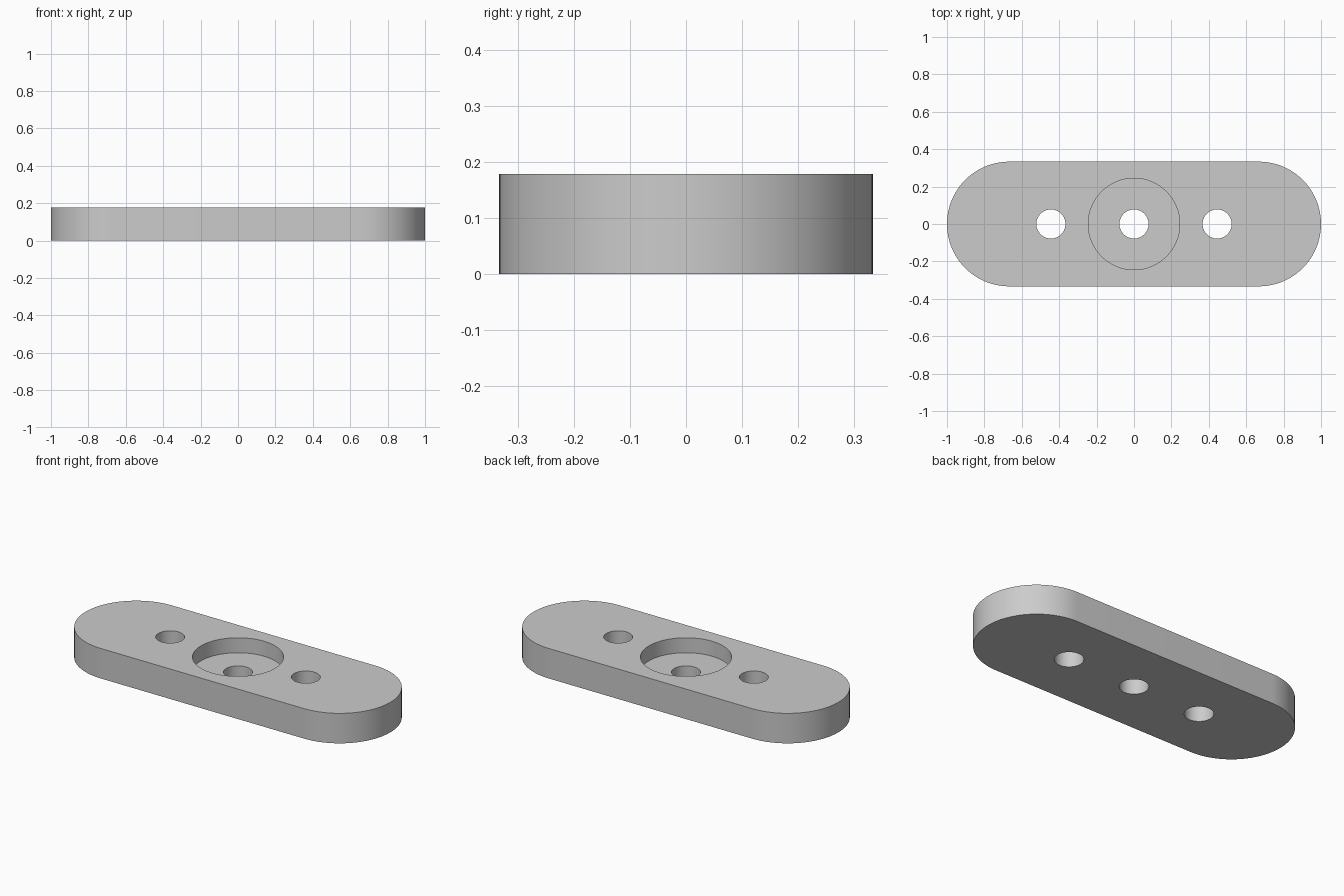
import bpy
import bmesh
from math import cos, sin, pi, radians

cube = bpy.data.objects.get("Cube")
if cube:
    bpy.data.objects.remove(cube, do_unlink=True)

UNIT = 1 / 22.5                      # plate is 45 x 15 x 4 of these
HEIGHT, WIDTH, LENGTH = 4 * UNIT, 15 * UNIT, 45 * UNIT
HOLE_R, HOLE_X = 1.75 * UNIT, 10 * UNIT
RECESS_R, RECESS_DEPTH = 5.5 * UNIT, 2 * UNIT

grey = bpy.data.materials.new("light_grey")
grey.use_nodes = True
grey.diffuse_color = (0.6, 0.6, 0.6, 1)
grey.node_tree.nodes["Principled BSDF"].inputs["Base Color"].default_value = grey.diffuse_color


def prism(name, outline, z0, z1):
    """Extrude a flat outline between two heights."""
    bm = bmesh.new()
    base = bm.faces.new([bm.verts.new((x, y, z0)) for x, y in outline])
    top = bmesh.ops.extrude_face_region(bm, geom=[base])["geom"]
    verts = [v for v in top if isinstance(v, bmesh.types.BMVert)]
    bmesh.ops.translate(bm, vec=(0, 0, z1 - z0), verts=verts)
    bmesh.ops.recalc_face_normals(bm, faces=bm.faces)
    mesh = bpy.data.meshes.new(name)
    bm.to_mesh(mesh)
    bm.free()
    mesh.materials.append(grey)
    obj = bpy.data.objects.new(name, mesh)
    bpy.context.collection.objects.link(obj)
    return obj


def arc(cx, r, start, sweep, steps):
    return [(cx + r * cos(start + sweep * i / steps), r * sin(start + sweep * i / steps))
            for i in range(steps + 1)]


def circle(cx, r):
    return arc(cx, r, 0, 2 * pi, 64)[:-1]


# Rounded plate
end = (LENGTH - WIDTH) / 2
outline = arc(end, WIDTH / 2, -pi / 2, pi, 48) + arc(-end, WIDTH / 2, pi / 2, pi, 48)
plate = prism("rounded_plate", outline, 0, HEIGHT)

# Central recess and three through holes
cutters = [prism("recess_cutter", circle(0, RECESS_R), HEIGHT - RECESS_DEPTH, HEIGHT + 0.1)]
for label, x in (("right", -HOLE_X), ("centre", 0), ("left", HOLE_X)):
    cutters.append(prism(label + "_hole_cutter", circle(x, HOLE_R), -0.1, HEIGHT + 0.1))

bpy.ops.object.select_all(action="DESELECT")
plate.select_set(True)
bpy.context.view_layer.objects.active = plate
for cutter in cutters:
    cutter.hide_render = True
    mod = plate.modifiers.new(cutter.name, "BOOLEAN")
    mod.operation, mod.solver, mod.object = "DIFFERENCE", "EXACT", cutter
    bpy.ops.object.modifier_apply(modifier=mod.name)
    bpy.data.objects.remove(cutter, do_unlink=True)

bpy.ops.object.shade_smooth_by_angle(angle=radians(30))
